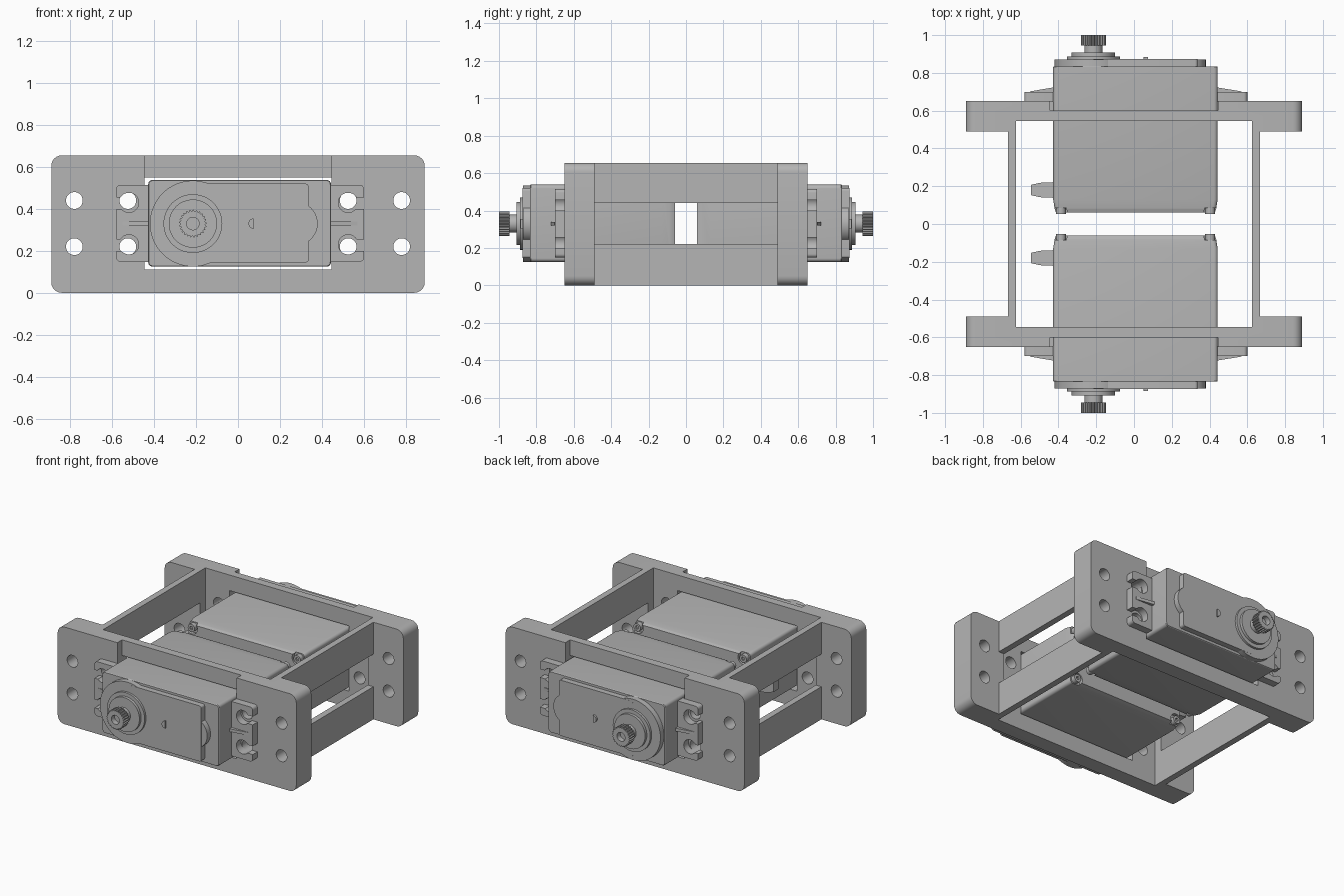
import bpy, bmesh, math
from mathutils import Vector

if "Cube" in bpy.data.objects:
    bpy.data.objects.remove(bpy.data.objects["Cube"])

grey = bpy.data.materials.new("plain_grey")
grey.use_nodes = True
grey.diffuse_color = (0.46, 0.46, 0.46, 1)
grey.node_tree.nodes["Principled BSDF"].inputs["Base Color"].default_value = (0.46, 0.46, 0.46, 1)

MID = 0.33       # height of the motor axis
SHAFT_X = -0.215


# ---- outlines in the x-z plane ----
def circle(x, z, r, n=40):
    return [(x + r * math.cos(math.tau * i / n), z + r * math.sin(math.tau * i / n)) for i in range(n)]


def rounded(x0, x1, z0, z1, r, n=6):
    pts = []
    corners = [(x1 - r, z1 - r), (x0 + r, z1 - r), (x0 + r, z0 + r), (x1 - r, z0 + r)]
    for k, (cx, cz) in enumerate(corners):
        for i in range(n + 1):
            a = math.pi / 2 * (k + i / n)
            pts.append((cx + r * math.cos(a), cz + r * math.sin(a)))
    return pts


def gear(x, z, r, depth, teeth):
    pts = []
    for i in range(teeth * 4):
        rad = r if i % 4 < 2 else r - depth
        a = math.tau * i / (teeth * 4)
        pts.append((x + rad * math.cos(a), z + rad * math.sin(a)))
    return pts


# ---- solids ----
def loft(name, rings):
    """Closed solid through rings of 3D points."""
    bm = bmesh.new()
    loops = [[bm.verts.new(p) for p in ring] for ring in rings]
    n = len(loops[0])
    for a, b in zip(loops, loops[1:]):
        for i in range(n):
            j = (i + 1) % n
            bm.faces.new((a[i], a[j], b[j], b[i]))
    bm.faces.new(loops[0][::-1])
    bm.faces.new(loops[-1])
    bmesh.ops.recalc_face_normals(bm, faces=bm.faces)
    me = bpy.data.meshes.new(name)
    bm.to_mesh(me)
    bm.free()
    me.materials.append(grey)
    ob = bpy.data.objects.new(name, me)
    bpy.context.collection.objects.link(ob)
    return ob


def prism(name, outline, *ys):
    return loft(name, [[(x, y, z) for x, z in outline] for y in ys])


def box(name, x0, x1, y0, y1, z0, z1):
    return prism(name, [(x0, z0), (x1, z0), (x1, z1), (x0, z1)], y0, y1)


def bake(ob):
    dg = bpy.context.evaluated_depsgraph_get()
    me = bpy.data.meshes.new_from_object(ob.evaluated_get(dg))
    ob.modifiers.clear()
    ob.data = me


def cut(ob, cutters):
    for c in cutters:
        m = ob.modifiers.new("cut", "BOOLEAN")
        m.operation, m.solver, m.object = "DIFFERENCE", "EXACT", c
        bpy.context.view_layer.update()
        bake(ob)
        bpy.data.objects.remove(c)
    return ob


def finish(ob, mirror="y", angle=30):
    """Smooth round walls and repeat the part on the other end."""
    bpy.ops.object.select_all(action="DESELECT")
    ob.select_set(True)
    bpy.context.view_layer.objects.active = ob
    bpy.ops.object.shade_smooth_by_angle(angle=math.radians(angle))
    if mirror:
        m = ob.modifiers.new("mirror", "MIRROR")
        m.use_axis = (mirror == "x", mirror == "y", False)
    return ob


# ---- bracket ----
plate = prism("end_plate", rounded(-0.89, 0.89, 0, 0.655, 0.05), -0.65, -0.49)
cutters = [
    box("c", -0.625, 0.625, -0.545, -0.3, -0.1, 0.8),      # inside hollow
    box("c", -0.445, 0.445, -0.8, -0.4, 0.11, 0.55),       # motor window
    box("c", -0.445, 0.445, -0.8, -0.6, 0.5, 0.8),         # top recess
]
for x in (-0.78, -0.525, 0.525, 0.78):
    for z in (0.22, 0.44):
        cutters.append(prism("c", circle(x, z, 0.04, 32), -0.8, -0.3))
finish(cut(plate, cutters))

for z0, z1, level in ((0, 0.22, "lower"), (0.44, 0.655, "upper")):
    finish(box(level + "_side_bar", 0.625, 0.667, -0.5, 0.5, z0, z1), "x")

# ---- motor case ----
def case_ring(y, inset):
    return [(x, y, z) for x, z in rounded(-0.428 + inset, 0.443 - inset, 0.125 + inset, 0.538 - inset, 0.02)]


case = loft("motor_case", [case_ring(-0.835, 0.003), case_ring(-0.83, 0), case_ring(-0.13, 0),
                           case_ring(-0.08, 0.008), case_ring(-0.06, 0.015)])
screws = [(x, MID + s * 0.17) for x in (-0.387, 0.403) for s in (-1, 1)]
cut(case, [prism("c", circle(x, z, 0.042, 24), -0.085, 0) for x, z in screws])
finish(case)
for x, z in screws:
    s = prism("case_screw", circle(x, z, 0.026, 20), -0.09, -0.054)
    finish(cut(s, [prism("c", circle(x, z, 0.012, 6), -0.065, 0)]))

# ---- gear cover ----
finish(prism("cover_panel", rounded(SHAFT_X, 0.337, 0.145, 0.52, 0.015), -0.82, -0.873))
finish(prism("cover_round_end", circle(SHAFT_X, MID, 0.205, 64), -0.82, -0.872))
finish(prism("cover_bump", circle(0.277, MID, 0.103), -0.82, -0.871))
finish(prism("cover_stud", circle(0.075, MID, 0.025, 24)[6:19], -0.86, -0.885))

# ---- output shaft ----
finish(prism("bearing_flange", circle(SHAFT_X, MID, 0.14, 48), -0.86, -0.888))
finish(prism("bearing_collar", circle(SHAFT_X, MID, 0.115, 48), -0.87, -0.907))
finish(prism("shaft_neck", circle(SHAFT_X, MID, 0.048), -0.89, -0.95))
spline = prism("shaft_spline", gear(SHAFT_X, MID, 0.066, 0.007, 25), -0.945, -1)
finish(cut(spline, [prism("c", circle(SHAFT_X, MID, 0.03, 24), -0.965, -1.1)]))

# ---- mounting ears with open slots and a stiffening rib ----
for side, inner, outer, hole in (("right", -0.41, -0.58, -0.52), ("left", 0.42, 0.6, 0.525)):
    lo, hi = sorted((inner, outer))
    ear = prism(side + "_ear", rounded(lo, hi, 0.148, 0.515, 0.02), -0.645, -0.7)
    cutters = []
    for s in (-1, 1):
        z = MID + s * 0.1
        cutters.append(prism("c", circle(hole, z, 0.047, 32), -0.8, -0.5))
        far = hole + math.copysign(0.2, hole)
        a, b = sorted((hole, far))
        cutters.append(box("c", a, b, -0.8, -0.5, z - 0.031, z + 0.025))
    finish(cut(ear, cutters))
    tip = outer - math.copysign(0.03, outer)
    profile = [(inner, -0.68), (tip, -0.68), (tip, -0.702), (inner, -0.726)]
    finish(loft(side + "_ear_rib", [[(x, y, z) for x, y in profile] for z in (MID - 0.01, MID + 0.01)]))

# ---- cable grommet ----
def grommet_ring(x, half_y, half_z):
    return [(x, -0.18 + sy * half_y, MID + sz * half_z) for sy, sz in ((-1, -1), (1, -1), (1, 1), (-1, 1))]


finish(loft("cable_grommet", [grommet_ring(-0.41, 0.042, 0.07), grommet_ring(-0.5, 0.038, 0.062),
                              grommet_ring(-0.545, 0.027, 0.05)]))
